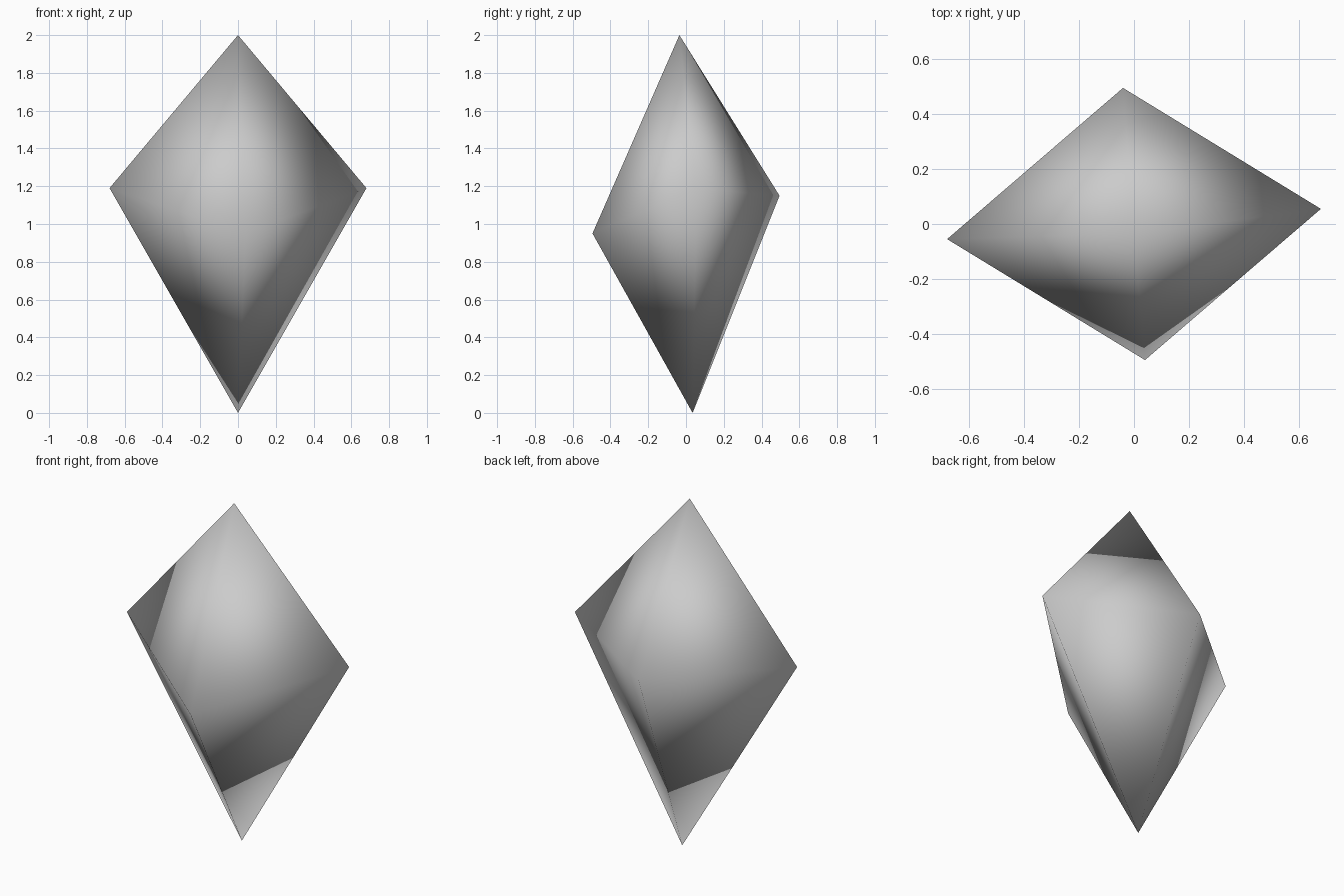
import bpy
import bmesh

cube = bpy.data.objects.get("Cube")
if cube:
    bpy.data.objects.remove(cube, do_unlink=True)

# Plain grey for the whole stone
grey = bpy.data.materials.new("light_grey")
grey.use_nodes = True
colour = (0.6, 0.6, 0.6, 1)
grey.diffuse_color = colour
grey.node_tree.nodes["Principled BSDF"].inputs["Base Color"].default_value = colour

# Irregular double pyramid: a skewed girdle between two tips
bm = bmesh.new()
top = bm.verts.new((0, -0.035, 2))
bottom = bm.verts.new((0, 0.035, 0))
girdle = [bm.verts.new(p) for p in (
    (0.68, 0.055, 1.19),
    (-0.04, 0.495, 1.15),
    (-0.68, -0.055, 1.19),
    (0.04, -0.495, 0.95),
)]
for i, a in enumerate(girdle):
    b = girdle[(i + 1) % len(girdle)]
    bm.faces.new((a, b, top))
    bm.faces.new((b, a, bottom))

# Smooth shading across every edge
for face in bm.faces:
    face.smooth = True

mesh = bpy.data.meshes.new("crystal")
bm.to_mesh(mesh)
bm.free()
mesh.materials.append(grey)
crystal = bpy.data.objects.new("crystal", mesh)
bpy.context.collection.objects.link(crystal)
